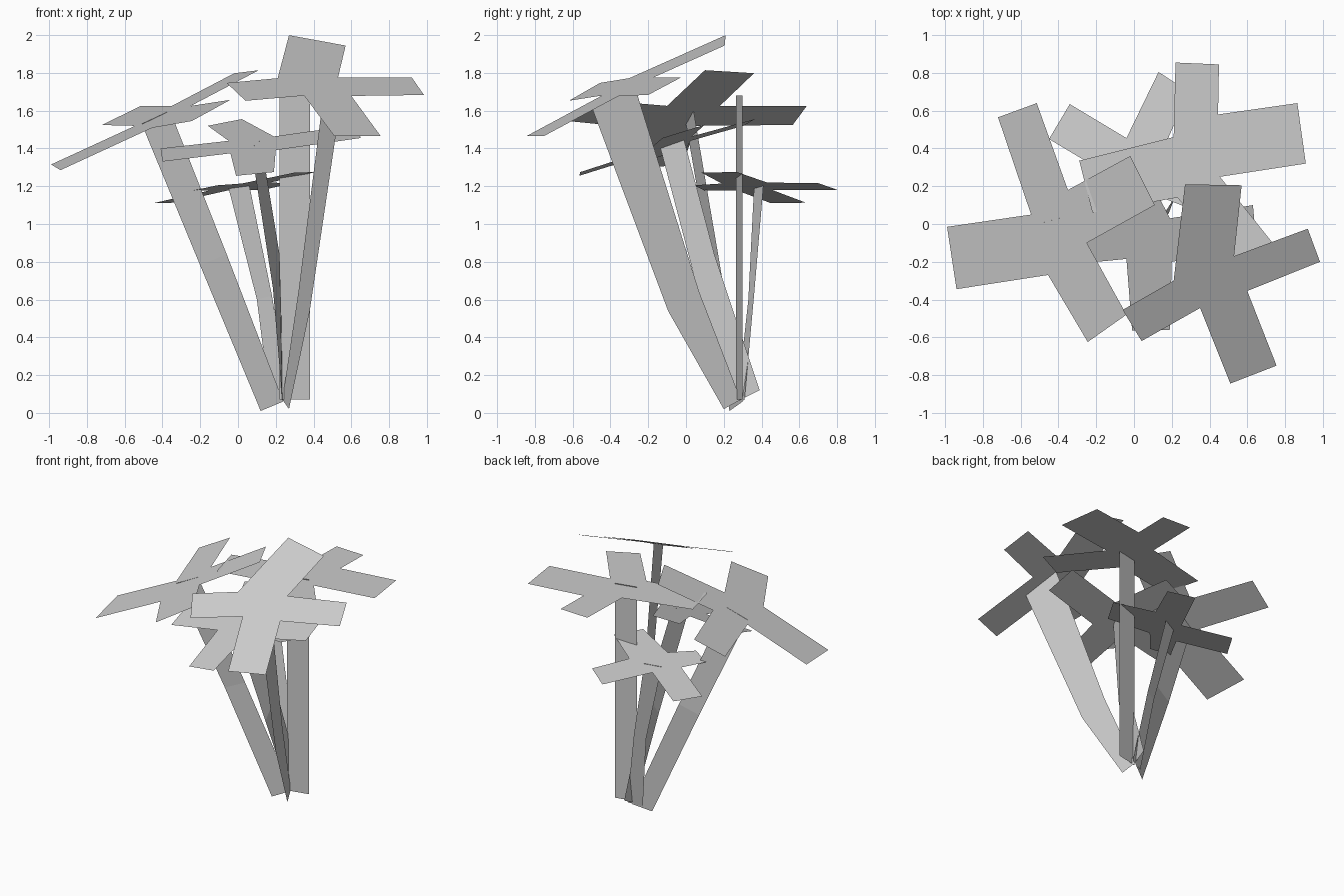
import bpy, bmesh

cube = bpy.data.objects.get("Cube")
if cube:
    bpy.data.objects.remove(cube, do_unlink=True)

# Single matte grey
grey = bpy.data.materials.new("light_grey")
grey.diffuse_color = (0.6, 0.6, 0.6, 1)
grey.use_nodes = True
grey.node_tree.nodes["Principled BSDF"].inputs["Base Color"].default_value = (0.6, 0.6, 0.6, 1)


def make_object(name, bm):
    mesh = bpy.data.meshes.new(name)
    bm.to_mesh(mesh)
    bm.free()
    mesh.materials.append(grey)
    obj = bpy.data.objects.new(name, mesh)
    bpy.context.collection.objects.link(obj)
    return obj


def leaf(name, plane, outline):
    """Flat four-lobed leaf: a plan outline laid on the plane z = c + a*x + b*y."""
    c, a, b = plane
    bm = bmesh.new()
    face = bm.faces.new([bm.verts.new((x, y, c + a * x + b * y)) for x, y in outline])
    face.normal_update()
    if face.normal.z < 0:
        face.normal_flip()
    make_object(name, bm)


def stem(name, edge_a, edge_b):
    """Flat ribbon stem between two edge paths running from root to leaf."""
    bm = bmesh.new()
    rows = [(bm.verts.new(p), bm.verts.new(q)) for p, q in zip(edge_a, edge_b)]
    for (p, q), (r, s) in zip(rows, rows[1:]):
        bm.faces.new((p, q, s, r))
    make_object(name, bm)


# Leaves: each lobe is two tip corners followed by the notch before the next lobe
leaf("front_leaf", (1.949, -0.175, 0.467), [
    (0.27, 0.21), (0.57, 0.205), (0.53, -0.17),
    (0.92, -0.025), (0.985, -0.20), (0.60, -0.355),
    (0.755, -0.75), (0.51, -0.845), (0.35, -0.445),
    (0.04, -0.62), (-0.06, -0.455), (0.21, -0.30)])
leaf("right_leaf", (1.7505, 0.4375, 0.157), [
    (-0.72, 0.565), (-0.515, 0.64), (-0.35, 0.18),
    (-0.02, 0.36), (0.11, 0.10), (-0.25, -0.10),
    (-0.04, -0.48), (-0.245, -0.625), (-0.455, -0.27),
    (-0.94, -0.345), (-0.99, -0.015), (-0.545, 0.05)])
leaf("back_left_leaf", (1.675, 0, 0), [
    (0.22, 0.855), (0.45, 0.845), (0.445, 0.58),
    (0.865, 0.64), (0.91, 0.32), (0.455, 0.25),
    (0.73, -0.095), (0.52, -0.20), (0.23, 0.14),
    (-0.22, 0.06), (-0.29, 0.335), (0.21, 0.46)])
leaf("low_back_leaf", (1.2275, 0.1735, -0.0876), [
    (-0.45, 0.45), (-0.34, 0.635), (-0.04, 0.455),
    (0.13, 0.805), (0.29, 0.70), (0.17, 0.43),
    (0.41, 0.27), (0.30, 0.08), (0.02, 0.19),
    (-0.11, 0.04), (-0.24, 0.10), (-0.15, 0.27)])
leaf("middle_leaf", (1.437, 0.09, 0.32), [
    (-0.16, 0.305), (0.02, 0.365), (0.19, 0.03),
    (0.63, 0.10), (0.65, -0.125), (0.20, -0.20),
    (0.19, -0.56), (-0.01, -0.565), (-0.04, -0.185),
    (-0.40, -0.22), (-0.41, 0.0), (-0.05, 0.025)])

# Ribbon stems fanning out from the shared root
stem("front_stem",
     [(0.27, 0.20, 0.02), (0.38, -0.095, 0.54), (0.54, -0.50, 1.62)],
     [(0.235, 0.29, 0.07), (0.32, 0.07, 0.64), (0.46, -0.275, 1.74)])
stem("right_stem",
     [(0.12, 0.23, 0.01), (-0.20, 0.13, 0.78), (-0.51, 0.0, 1.53)],
     [(0.24, 0.30, 0.06), (-0.06, 0.17, 0.84), (-0.36, 0.04, 1.60)])
stem("back_left_stem",
     [(0.22, 0.265, 0.07), (0.22, 0.265, 1.68)],
     [(0.38, 0.30, 0.07), (0.38, 0.30, 1.68)])
stem("low_back_stem",
     [(0.17, 0.27, 0.05), (0.10, 0.33, 0.60), (-0.05, 0.36, 1.19)],
     [(0.27, 0.31, 0.07), (0.18, 0.36, 0.62), (0.06, 0.41, 1.205)])
stem("middle_stem",
     [(0.235, 0.27, 0.06), (0.185, 0.06, 0.66), (0.07, -0.135, 1.40)],
     [(0.24, 0.39, 0.12), (0.22, 0.15, 0.84), (0.12, -0.01, 1.445)])
